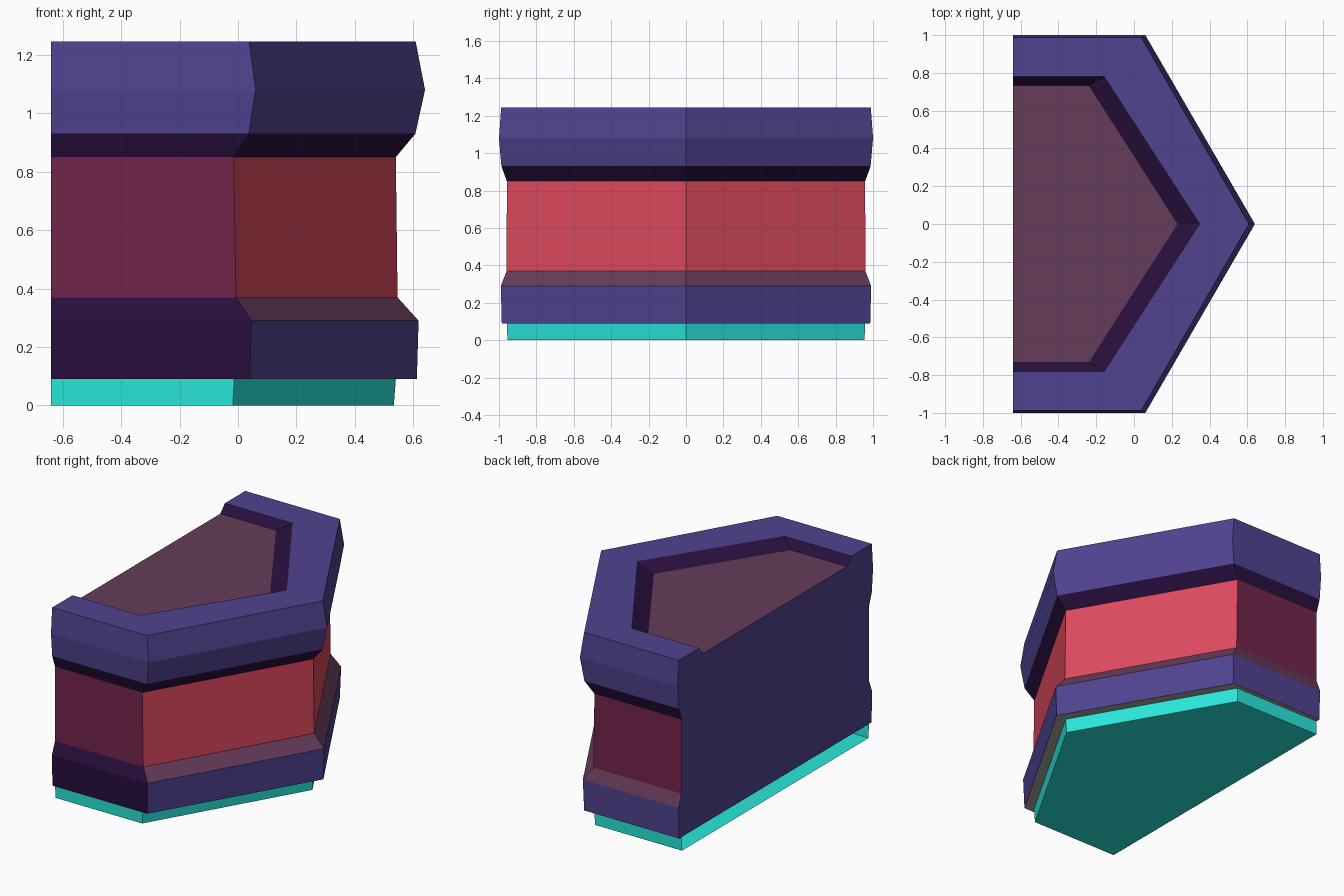
import bpy, bmesh

if "Cube" in bpy.data.objects:
    bpy.data.objects.remove(bpy.data.objects["Cube"])

BACK = -0.64


def srgb(r, g, b):
    def lin(c):
        c /= 255
        return c / 12.92 if c <= 0.04045 else ((c + 0.055) / 1.055) ** 2.4
    return (lin(r), lin(g), lin(b), 1)


PALETTE = [("indigo", (80, 67, 144)), ("dark purple", (41, 15, 61)),
           ("red", (222, 74, 94)), ("crimson", (114, 36, 75)),
           ("mauve", (102, 60, 90)), ("teal", (41, 232, 220)),
           ("grey", (165, 165, 160))]
INDIGO, PURPLE, RED, CRIMSON, MAUVE, TEAL, GREY = range(7)
mats = []
for name, rgb in PALETTE:
    m = bpy.data.materials.new(name)
    m.diffuse_color = srgb(*rgb)
    m.use_nodes = True
    m.node_tree.nodes["Principled BSDF"].inputs["Base Color"].default_value = m.diffuse_color
    mats.append(m)


def ring(bm, z, y, xm, xt):
    """Pointed half-plan outline, from the front back corner round to the rear one."""
    pts = [(BACK, -y), (xm, -y), (xt, 0), (xm, y), (BACK, y)]
    return [bm.verts.new((px, py, z)) for px, py in pts]


def strip(bm, a, b, colours):
    """Wall between two outlines; colours = front side, two slanted sides, rear side."""
    for i, c in enumerate((colours[0], colours[1], colours[1], colours[2])):
        f = bm.faces.new((a[i], a[i + 1], b[i + 1], b[i]))
        f.material_index = c


def finish(bm, name):
    me = bpy.data.meshes.new(name)
    bm.to_mesh(me)
    bm.free()
    for m in mats:
        me.materials.append(m)
    ob = bpy.data.objects.new(name, me)
    bpy.context.collection.objects.link(ob)


# Teal foot: floor and walls, open at the back
bm = bmesh.new()
low = ring(bm, 0, 0.955, -0.018, 0.533)
high = ring(bm, 0.09, 0.957, -0.013, 0.54)
strip(bm, low, high, (TEAL,) * 3)
f = bm.faces.new(low[::-1])
f.material_index = TEAL
finish(bm, "foot")

# Main body: stacked outlines (z, half depth, shoulder x, tip x) with wall colours
levels = [
    ((0.09, 0.957, -0.013, 0.54), None),
    ((0.09, 0.985, 0.040, 0.612), (GREY, GREY, GREY)),
    ((0.29, 0.990, 0.046, 0.618), (PURPLE, INDIGO, INDIGO)),
    ((0.37, 0.959, -0.007, 0.546), (PURPLE, MAUVE, MAUVE)),
    ((0.85, 0.958, -0.015, 0.540), (CRIMSON, RED, CRIMSON)),
    ((0.93, 0.987, 0.037, 0.607), (PURPLE, PURPLE, PURPLE)),
    ((1.08, 1.000, 0.060, 0.640), (INDIGO,) * 3),
    ((1.245, 0.988, 0.038, 0.608), (INDIGO,) * 3),
    ((1.245, 0.780, -0.155, 0.350), (INDIGO,) * 3),    # flat rim
    ((1.195, 0.733, -0.240, 0.230), (PURPLE,) * 3),    # bevel down to the top panel
]
bm = bmesh.new()
rings = [ring(bm, *lv) for lv, _ in levels]
for (a, b), (_, cols) in zip(zip(rings, rings[1:]), levels[1:]):
    strip(bm, a, b, cols)
# recessed top panel
f = bm.faces.new(rings[-1])
f.material_index = MAUVE
# flat back wall following the side profile
f = bm.faces.new([r[4] for r in rings[1:]][::1] + [r[0] for r in rings[:0:-1]])
f.material_index = INDIGO
f.normal_update()
if f.normal.x > 0:
    f.normal_flip()
finish(bm, "body")
